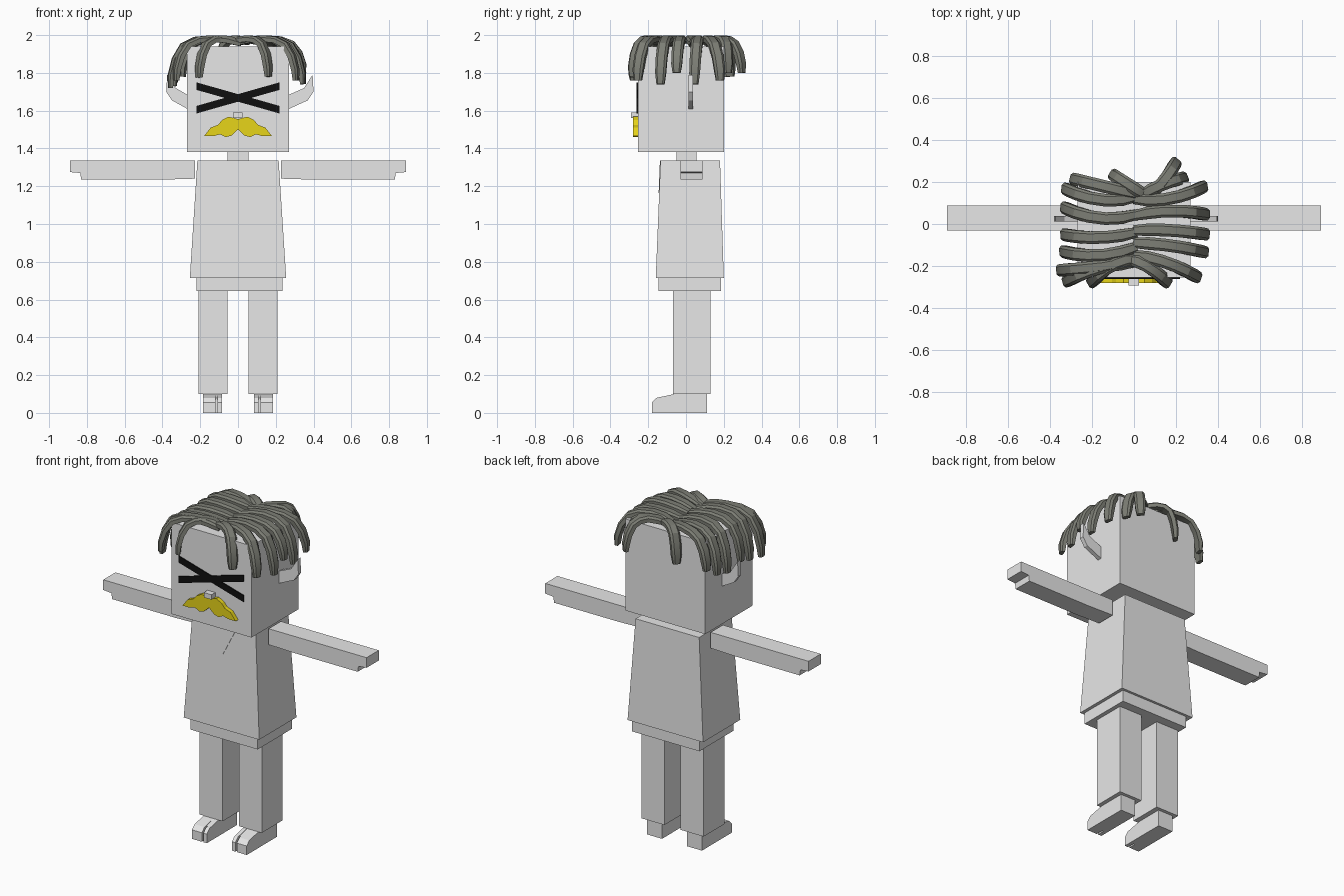
import bpy, bmesh
from mathutils import Vector

cube = bpy.data.objects.get("Cube")
if cube:
    bpy.data.objects.remove(cube, do_unlink=True)


def material(name, rgb):
    m = bpy.data.materials.new(name)
    m.use_nodes = True
    m.diffuse_color = (*rgb, 1)
    m.node_tree.nodes["Principled BSDF"].inputs["Base Color"].default_value = (*rgb, 1)
    return m


GREY = material("light grey", (0.8, 0.8, 0.8))
HAIR = material("ash hair", (0.2, 0.205, 0.175))
GOLD = material("mustard yellow", (0.8, 0.66, 0.01))
BLACK = material("black", (0.005, 0.005, 0.005))


def finish(name, bm, mat):
    bmesh.ops.recalc_face_normals(bm, faces=bm.faces)
    me = bpy.data.meshes.new(name)
    bm.to_mesh(me)
    bm.free()
    me.materials.append(mat)
    ob = bpy.data.objects.new(name, me)
    bpy.context.collection.objects.link(ob)
    return ob


def loft(bm, rings):
    """Skin a list of equal rings of points and cap both ends."""
    rows = [[bm.verts.new(p) for p in ring] for ring in rings]
    n = len(rows[0])
    for a, b in zip(rows, rows[1:]):
        for i in range(n):
            bm.faces.new((a[i], a[(i + 1) % n], b[(i + 1) % n], b[i]))
    bm.faces.new(rows[0][::-1])
    bm.faces.new(rows[-1])


def block(name, z0, r0, z1, r1=None, mat=GREY):
    """Box between two heights; each rectangle is x0, x1, y0, y1."""
    bm = bmesh.new()
    loft(bm, [[(a, c, z), (b, c, z), (b, d, z), (a, d, z)]
              for z, (a, b, c, d) in ((z0, r0), (z1, r1 or r0))])
    return finish(name, bm, mat)


def prism(name, axis, pts, lo, hi, mat=GREY):
    """Extrude a side (y, z) profile along x or a front (x, z) one along y."""
    bm = bmesh.new()
    loft(bm, [[(d, p, z) if axis == "x" else (p, d, z) for p, z in pts]
              for d in (lo, hi)])
    return finish(name, bm, mat)


# Head, neck, body
block("head", 1.38, (-0.27, 0.27, -0.255, 0.2), 1.94)
block("neck", 1.33, (-0.055, 0.055, -0.05, 0.055), 1.39)
block("torso", 0.715, (-0.255, 0.255, -0.16, 0.2), 1.337, (-0.215, 0.215, -0.135, 0.18))
block("hips", 0.645, (-0.22, 0.235, -0.145, 0.185), 0.72)
collar = prism("collar", "y", [(-0.085, 1.336), (0, 1.165), (0.085, 1.336)], -0.138, -0.133)
for v in collar.data.vertices:  # follow the slope of the chest
    v.co.y += 0.04 * (v.co.z - 1.337)

# Limbs and ears, mirrored
ARM = [(0.228, 1.24), (0.4, 1.235), (0.83, 1.235), (0.835, 1.27), (0.89, 1.275),
       (0.89, 1.337), (0.228, 1.337)]
FOOT = [(-0.18, 0), (-0.18, 0.055), (-0.155, 0.08), (-0.06, 0.1), (0.11, 0.1), (0.11, 0)]
EAR = [(0.26, 1.605), (0.37, 1.655), (0.4, 1.7), (0.395, 1.79), (0.35, 1.72), (0.26, 1.68)]
WEB = [(max(y, -0.135), z) for y, z in FOOT]
WEB = [WEB[0], (-0.135, 0.08)] + WEB[3:]
for side, s in (("left", 1), ("right", -1)):
    prism(side + "_arm", "y", [(s * x, z) for x, z in ARM], -0.03, 0.088)
    ear_pts = EAR if s > 0 else [(x - 0.02 if x > 0.3 else x, z) for x, z in EAR]
    prism(side + "_ear", "y", [(s * x, z) for x, z in ear_pts], 0.012, 0.038)
    lo, hi = sorted((s * 0.055, s * 0.21))
    block(side + "_leg", 0.1, (lo, hi, -0.07, 0.13), 0.65)
    prism(side + "_foot", "x", FOOT, s * 0.118, s * 0.185)
    prism(side + "_big_toe", "x", FOOT, s * 0.085, s * 0.108)
    prism(side + "_toe_web", "x", WEB, s * 0.108, s * 0.118)

# Face
for name, s, y in (("eye_bar_down", 1, -0.261), ("eye_bar_up", -1, -0.262)):
    prism(name, "y", [(s * x, z) for x, z in
          ((-0.22, 1.75), (-0.22, 1.71), (0.22, 1.585), (0.22, 1.625))], y, -0.254, BLACK)
block("nose", 1.56, (-0.027, 0.025, -0.292, -0.25), 1.59)
HALF = [(0, 1.555), (0.05, 1.568), (0.085, 1.55), (0.105, 1.525), (0.145, 1.51),
        (0.18, 1.465), (0.13, 1.465), (0.095, 1.475), (0.065, 1.46), (0.035, 1.468), (0, 1.5)]
prism("moustache", "y", HALF + [(-x, z) for x, z in HALF[-2:0:-1]], -0.28, -0.25, GOLD)

# Hair: each lock is start x, start y, end x, end y, end z, sideways bow
LOCKS = [
    (0.01, 0.13, -0.33, 0.17, 1.75, -0.035),
    (0.01, 0.045, -0.335, 0.08, 1.73, -0.035),
    (0.01, -0.04, -0.335, -0.05, 1.75, -0.02),
    (0.01, -0.11, -0.34, -0.13, 1.73, -0.03),
    (0.01, -0.18, -0.355, -0.22, 1.72, -0.005),
    (0, -0.18, -0.325, -0.275, 1.76, 0.02),
    (0, -0.17, -0.205, -0.28, 1.775, 0.03),
    (0.02, 0.14, -0.29, 0.215, 1.78, 0),
    (0.05, 0.14, -0.1, 0.235, 1.78, 0),
    (0, 0.12, 0.335, 0.18, 1.76, -0.03),
    (0, 0.04, 0.345, 0.045, 1.74, 0.02),
    (0, -0.03, 0.345, -0.05, 1.8, 0.01),
    (0, -0.09, 0.34, -0.135, 1.74, 0.01),
    (0, -0.15, 0.305, -0.255, 1.76, 0.02),
    (-0.02, -0.17, 0.16, -0.28, 1.78, 0.02),
    (0.04, 0.14, 0.24, 0.22, 1.8, 0.01),
    (0.08, 0.15, 0.2, 0.295, 1.8, -0.02),
]
# Along a lock: how far out, how far down its drop, and its thickness
STEPS = [(0, 0.1, 0.8), (0.2, 0.03, 1), (0.42, 0, 1), (0.65, 0.03, 1), (0.82, 0.15, 1),
         (0.93, 0.42, 1), (0.99, 0.75, 0.95), (1, 1, 0.7)]
SECTION = [(-1, -0.6), (-1, 0.5), (-0.6, 1), (0.6, 1), (1, 0.5), (1, -0.6)]

bm = bmesh.new()
for x0, y0, x1, y1, z1, bow in LOCKS:
    path = [Vector((x0 + (x1 - x0) * t, y0 + (y1 - y0) * t + 4 * bow * t * (1 - t),
                    1.978 - (1.978 - z1) * drop)) for t, drop, _ in STEPS]
    rings = []
    across = Vector((-(y1 - y0), x1 - x0, 0)).normalized()
    for i, p in enumerate(path):
        tangent = (path[min(i + 1, len(path) - 1)] - path[max(i - 1, 0)]).normalized()
        side = (across - tangent * across.dot(tangent)).normalized()
        up = tangent.cross(side)
        if up.z < 0:
            up = -up
        size = STEPS[i][2]
        rings.append([p + side * a * 0.03 * size + up * b * 0.021 * size for a, b in SECTION])
    loft(bm, rings)
hair = finish("hair_locks", bm, HAIR)

bpy.ops.object.select_all(action="DESELECT")
hair.select_set(True)
bpy.context.view_layer.objects.active = hair
bpy.ops.object.shade_smooth_by_angle(angle=0.5)
